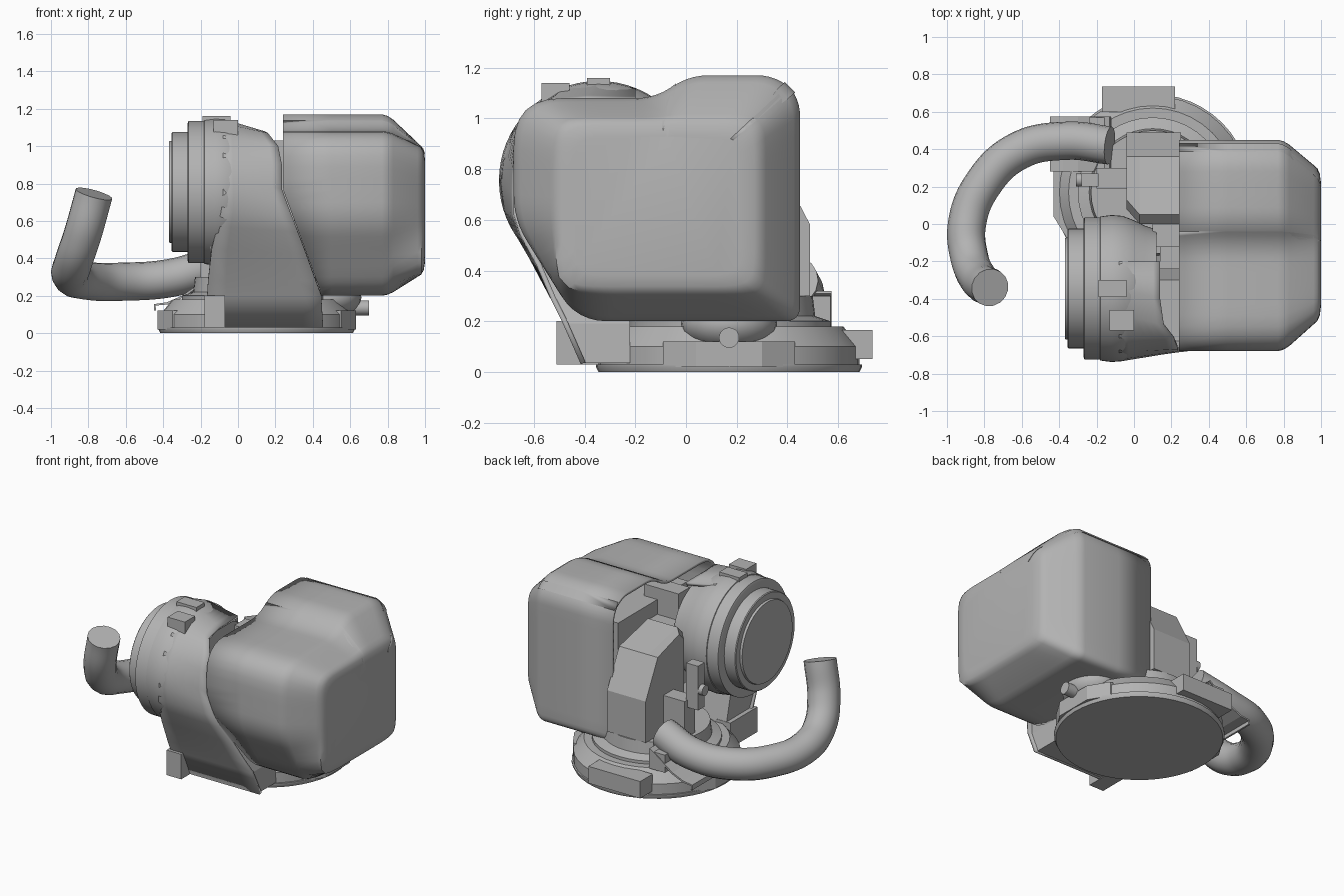
import bpy, bmesh, math
from mathutils import Vector, Matrix

if "Cube" in bpy.data.objects:
    bpy.data.objects.remove(bpy.data.objects["Cube"])

grey = bpy.data.materials.new("plain_grey")
grey.use_nodes = True
COLOUR = (0.45, 0.45, 0.45, 1)
grey.diffuse_color = COLOUR
grey.node_tree.nodes["Principled BSDF"].inputs["Base Color"].default_value = COLOUR


def finish(name, bm, wall=0, smooth=0):
    bmesh.ops.remove_doubles(bm, verts=bm.verts, dist=0.0005)
    bmesh.ops.recalc_face_normals(bm, faces=bm.faces)
    mesh = bpy.data.meshes.new(name)
    bm.to_mesh(mesh)
    bm.free()
    mesh.materials.append(grey)
    ob = bpy.data.objects.new(name, mesh)
    bpy.context.collection.objects.link(ob)
    if wall:
        mod = ob.modifiers.new("wall", 'SOLIDIFY')
        mod.thickness = wall
        mod.offset = -1
    if smooth:
        bpy.ops.object.select_all(action='DESELECT')
        ob.select_set(True)
        bpy.context.view_layer.objects.active = ob
        bpy.ops.object.shade_smooth_by_angle(angle=math.radians(smooth))


def loft(name, rings, caps=(True, True), closed=True, **kw):
    """Skin a list of rings that share a point count."""
    bm = bmesh.new()
    rows = [[bm.verts.new(p) for p in ring] for ring in rings]
    n = len(rows[0])
    for a, b in zip(rows, rows[1:]):
        for i in range(n if closed else n - 1):
            j = (i + 1) % n
            bm.faces.new((a[i], a[j], b[j], b[i]))
    for row, cap in zip((rows[0], rows[-1]), caps):
        if cap:
            bm.faces.new(row)
    finish(name, bm, **kw)


def box(name, x, y, z):
    ring = [(x[0], y[0]), (x[1], y[0]), (x[1], y[1]), (x[0], y[1])]
    loft(name, [[(*p, h) for p in ring] for h in z])


def lathe(name, profile, centre, axis='Z', sides=48):
    """profile: (position along axis, radius)."""
    rings = []
    for h, r in profile:
        ring = []
        for i in range(sides):
            t = math.tau * i / sides
            u, v = centre[0] + r * math.cos(t), centre[1] + r * math.sin(t)
            ring.append((u, v, h) if axis == 'Z' else (h, u, v))
        rings.append(ring)
    loft(name, rings, smooth=35)


def rounded(points, steps=6, gap=0.06):
    """Round each (y, z, radius) corner, then split the long straight runs."""
    arcs = []
    for i, (y, z, r) in enumerate(points):
        p = Vector((y, z))
        a = Vector(points[i - 1][:2]) - p
        b = Vector(points[(i + 1) % len(points)][:2]) - p
        a, b = p + a.normalized() * r, p + b.normalized() * r
        for k in range(steps + 1):
            t = k / steps
            arcs.append(a * (1 - t) ** 2 + p * 2 * t * (1 - t) + b * t ** 2)
    out = []
    for p, q in zip(arcs, arcs[1:] + arcs[:1]):
        cuts = max(1, round((q - p).length / gap))
        out += [p.lerp(q, k / cuts) for k in range(cuts)]
    return out


# Head cover: an open shell with a raised top and a chamfered end
outline = rounded([(-0.68, 1.08, 0.19), (-0.11, 1.08, 0.09), (0.0, 1.17, 0.09),
                   (0.36, 1.17, 0.08), (0.45, 1.08, 0.07), (0.45, 0.2, 0.06),
                   (-0.43, 0.2, 0.12), (-0.68, 0.6, 0.1)])
CENTRE = Vector((-0.11, 0.655))


def end_point(p, half_y=0.40, half_z=0.335, power=9):
    """Project a point onto the rounded rectangle of the end face."""
    d = (p - CENTRE).normalized()
    r = (abs(d.x / half_y) ** power + abs(d.y / half_z) ** power) ** (-1 / power)
    return CENTRE + d * r


def open_edge(p):
    """The open rim is upright, but slants forward at the front and bottom."""
    slant = max(0, min(0.57, 0.77 - p.y)) * 0.21 / 0.57
    return 0.24 + slant * min(1, max(0, (0.45 - p.x) / 0.87))


sections = [[(open_edge(p), p.x, p.y) for p in outline]]
for x, f in ((0.5, 0), (0.77, 0), (0.80, 0.05), (0.83, 0.16), (0.96, 0.84),
             (0.98, 0.95), (0.993, 1.05), (1.0, 1.18)):
    sections.append([(x, *p.lerp(end_point(p), min(f, 1)).lerp(CENTRE, max(0, f - 1)))
                     for p in outline])
loft("head_cover", sections, caps=(False, True), wall=0.018, smooth=40)

# Round drum with stepped end cap
DRUM = (-0.345, 0.755)
lathe("drum", [(-0.19, 0.36), (-0.18, 0.385), (-0.12, 0.393), (-0.06, 0.388), (0.0, 0.365),
               (0.06, 0.335), (0.12, 0.315)], DRUM, 'X', 64)
lathe("drum_ring", [(-0.27, 0.365), (-0.265, 0.38), (-0.18, 0.38)], DRUM, 'X', 64)
lathe("drum_cap", [(-0.355, 0.315), (-0.35, 0.32), (-0.26, 0.32)], DRUM, 'X', 64)
lathe("drum_lens", [(-0.37, 0.27), (-0.35, 0.275)], DRUM, 'X', 64)
box("drum_top_tab", (-0.19, -0.04), (-0.39, -0.30), (1.08, 1.16))
box("drum_side_tab", (-0.13, 0.0), (-0.57, -0.46), (1.04, 1.14))

# Front wall blending the drum into the cover and running down to the foot
wall_left = [(-0.08, -0.2, 1.12), (-0.08, -0.345, 1.146), (-0.08, -0.48, 1.122),
             (-0.08, -0.60, 1.052), (-0.08, -0.685, 0.95), (-0.08, -0.725, 0.84),
             (-0.08, -0.736, 0.755), (-0.09, -0.724, 0.65), (-0.11, -0.69, 0.57),
             (-0.14, -0.62, 0.45), (-0.16, -0.53, 0.28), (-0.165, -0.49, 0.2), (-0.18, -0.415, 0.03)]
wall_right = [(0.14, -0.2, 1.08), (0.14, -0.4, 1.08), (0.16, -0.54, 1.07),
              (0.215, -0.62, 1.0), (0.235, -0.67, 0.9), (0.235, -0.68, 0.77),
              (0.26, -0.68, 0.70), (0.29, -0.68, 0.62), (0.32, -0.655, 0.54),
              (0.365, -0.59, 0.42), (0.415, -0.53, 0.28), (0.445, -0.49, 0.2), (0.455, -0.415, 0.03)]
loft("front_wall", [[Vector(a).lerp(Vector(b), k / 6) for k in range(7)]
                    for a, b in zip(wall_left, wall_right)],
     caps=(False, False), closed=False, wall=0.02, smooth=50)
# Filled leg behind the wall
loft("front_leg", [[(-0.15, y, z), (r, y, z), (r, b, z), (-0.15, b, z)]
                   for y, z, r, b in [(-0.40, 0.035, 0.44, -0.22), (-0.47, 0.19, 0.43, -0.22),
                                      (-0.63, 0.52, 0.3, -0.3)]])
box("foot_block", (-0.18, -0.07), (-0.51, -0.22), (0.03, 0.2))

# Inner parts under the cover
box("inner_body", (0.3, 0.8), (-0.45, 0.3), (0.3, 0.95))
box("inner_post", (0.14, 0.4), (-0.24, -0.12), (0.4, 1.03))
box("inner_bar", (0.1, 0.4), (-0.12, 0.0), (0.3, 0.85))

# Rear housing with sloped top and a chamfered corner
loft("rear_housing", [[(x, s, 0.3), (x, 0.49, 0.3), (x, 0.49, 0.58), (x, 0.36, 0.83),
                       (x, s + 0.05, 0.9), (x, s, 0.85)]
                      for x, s in ((-0.04, 0.08), (0.03, 0.0), (0.25, 0.0))])
box("side_post", (-0.28, -0.19), (0.20, 0.27), (0.5, 0.8))
lathe("side_knob", [(-0.31, 0.035), (-0.27, 0.035)], (0.235, 0.63), 'X', 20)
box("side_link", (-0.20, -0.03), (0.19, 0.30), (0.28, 0.55))

# Round base with stepped tiers
BASE = (0.1, 0.17)
lathe("base_plate", [(0.0, 0.515), (0.02, 0.525), (0.03, 0.525)], BASE)
lathe("base_body", [(0.02, 0.515), (0.10, 0.515), (0.18, 0.45)], BASE, sides=40)
lathe("base_tier", [(0.17, 0.40), (0.20, 0.40), (0.22, 0.34), (0.30, 0.33)], BASE, sides=40)
box("pipe_joint", (-0.24, -0.12), (0.45, 0.57), (0.18, 0.30))
box("rear_tab", (-0.17, 0.22), (0.6, 0.735), (0.05, 0.165))
for name, s in (("left_tab", 1), ("right_tab", -1)):
    ring = [(0.38, -0.26), (0.45, -0.26), (0.53, -0.13), (0.53, 0.13), (0.45, 0.26), (0.38, 0.26)]
    loft(name, [[(BASE[0] + s * x, BASE[1] + y, z) for x, y in ring] for z in (0.02, 0.12)])

# Side outlet on the base
bm = bmesh.new()
bmesh.ops.create_uvsphere(bm, u_segments=24, v_segments=12, radius=1,
                          matrix=Matrix.Translation((0.48, 0.17, 0.19)) @ Matrix.Diagonal((0.18, 0.19, 0.115, 1)))
finish("outlet_dome", bm, smooth=40)
lathe("outlet_knob", [(0.55, 0.04), (0.70, 0.04)], (0.17, 0.135), 'X', 20)

# Thin bracket under the pipe
bracket = [(-0.45, 0.12), (-0.45, 0.155), (-0.38, 0.165), (-0.3, 0.2), (-0.13, 0.32)]
loft("pipe_bracket", [[(x, y, z) for x, z in bracket] for y in (0.28, 0.575)],
     caps=(False, False), closed=False, wall=0.012)

# Curved pipe along a smooth path
curve = bpy.data.curves.new("pipe_path", 'CURVE')
curve.dimensions = '3D'
curve.bevel_depth = 0.102
curve.bevel_resolution = 6
curve.use_fill_caps = True
curve.resolution_u = 10
path = [(-0.13, 0.42, 0.36), (-0.36, 0.445, 0.295), (-0.62, 0.39, 0.275), (-0.81, 0.21, 0.28),
        (-0.893, 0.0, 0.31), (-0.88, -0.18, 0.38), (-0.83, -0.295, 0.53), (-0.77, -0.34, 0.745)]
spline = curve.splines.new('BEZIER')
spline.bezier_points.add(len(path) - 1)
for bp, p in zip(spline.bezier_points, path):
    bp.co = p
    bp.handle_left_type = bp.handle_right_type = 'AUTO'
pipe = bpy.data.objects.new("curved_pipe", curve)
bpy.context.collection.objects.link(pipe)
curve.materials.append(grey)
